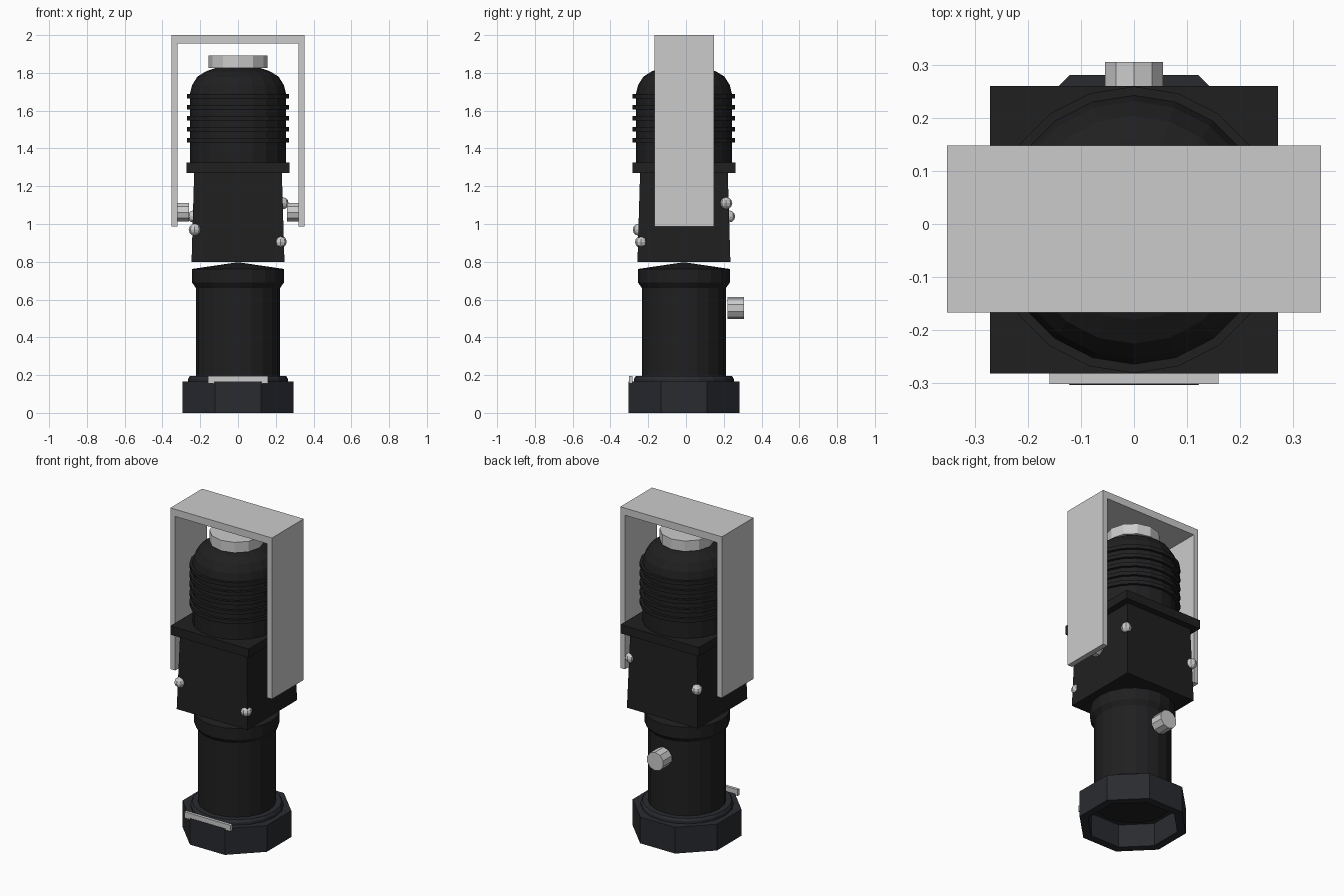
import bpy, bmesh, math
from mathutils import Matrix, Vector

if "Cube" in bpy.data.objects:
    bpy.data.objects.remove(bpy.data.objects["Cube"])

CY = -0.011  # y of the lamp's main axis


def material(name, c):
    m = bpy.data.materials.new(name)
    m.diffuse_color = (*c, 1)
    m.use_nodes = True
    m.node_tree.nodes["Principled BSDF"].inputs["Base Color"].default_value = m.diffuse_color
    return m


black = material("black_plastic", (0.014, 0.014, 0.015))
charcoal = material("charcoal_rubber", (0.022, 0.024, 0.028))


def finish(name, bm, mat=None):
    bmesh.ops.recalc_face_normals(bm, faces=bm.faces)
    me = bpy.data.meshes.new(name)
    bm.to_mesh(me)
    bm.free()
    ob = bpy.data.objects.new(name, me)
    bpy.context.collection.objects.link(ob)
    if mat:
        me.materials.append(mat)
    return ob


def lathe(name, profile, sides, mat=None, phase=0.0, loop=False):
    """Revolve (radius, z) points about the lamp axis; loop closes the profile."""
    bm = bmesh.new()
    rings = []
    for r, z in profile:
        rings.append([bm.verts.new((r * math.cos(phase + math.tau * i / sides),
                                    CY + r * math.sin(phase + math.tau * i / sides), z))
                      for i in range(sides)])
    pairs = list(zip(rings, rings[1:])) + ([(rings[-1], rings[0])] if loop else [])
    for a, b in pairs:
        for i in range(sides):
            j = (i + 1) % sides
            bm.faces.new((a[i], a[j], b[j], b[i]))
    if not loop:
        bm.faces.new(rings[0])
        bm.faces.new(rings[-1])
    return finish(name, bm, mat)


def rod(name, centre, radius, length, axis, sides, mat=None):
    bm = bmesh.new()
    rot = Vector((0, 0, 1)).rotation_difference(Vector(axis)).to_matrix().to_4x4()
    bmesh.ops.create_cone(bm, cap_ends=True, segments=sides, radius1=radius, radius2=radius,
                          depth=length, matrix=Matrix.Translation(centre) @ rot)
    return finish(name, bm, mat)


def box(name, lo, hi, mat=None):
    bm = bmesh.new()
    size = Vector(hi) - Vector(lo)
    mid = (Vector(hi) + Vector(lo)) / 2
    bmesh.ops.create_cube(bm, size=1, matrix=Matrix.Translation(mid) @ Matrix.Diagonal((*size, 1)))
    return finish(name, bm, mat)


# Octagonal hollow base, with a round lip above it
k = 1 / math.cos(math.pi / 8)
lathe("base_collar", [(0.293 * k, 0), (0.293 * k, 0.165), (0.245 * k, 0.165), (0.245 * k, 0)],
      8, charcoal, math.pi / 8, loop=True)
lathe("base_lip", [(0.264, 0.145), (0.264, 0.18), (0.255, 0.195), (0.215, 0.195), (0.215, 0.145)],
      20, charcoal, loop=True)
box("base_latch", (-0.16, -0.302, 0.156), (0.16, -0.283, 0.195))

# Lower barrel with a flared shoulder and shallow cone top
lathe("lower_barrel", [(0.222, 0.14), (0.222, 0.66), (0.243, 0.69), (0.243, 0.762), (0.004, 0.797)],
      20, black)
rod("barrel_button", (0, 0.263, 0.555), 0.058, 0.086, (0, 1, 0), 10)

# Square tapered housing and its flange
q = math.sqrt(2)
lathe("square_housing", [(0.246 * q, 0.80), (0.232 * q, 1.275)], 4, black, math.pi / 4)
lathe("housing_flange", [(0.272 * q, 1.27), (0.272 * q, 1.325)], 4, black, math.pi / 4)

# Ball screws on the four housing corners
for i, (x, y, z) in enumerate([(-0.229, -0.25, 0.97), (0.226, -0.238, 0.905),
                               (0.236, 0.213, 1.11), (-0.236, 0.228, 1.04)]):
    bm = bmesh.new()
    bmesh.ops.create_uvsphere(bm, u_segments=8, v_segments=6, radius=0.032,
                              matrix=Matrix.Translation((x, y, z)))
    finish(f"corner_screw_{i + 1}", bm)

# Domed head with cooling ribs and a top cap
lathe("domed_head", [(0.254, 1.30), (0.254, 1.69), (0.243, 1.735), (0.215, 1.78),
                     (0.17, 1.808), (0.115, 1.827)], 20, black)
for i in range(5):
    z = 1.443 + 0.0585 * i
    lathe(f"cooling_rib_{i + 1}", [(0.245, z - 0.012), (0.271, z - 0.012),
                                   (0.271, z + 0.012), (0.245, z + 0.012)], 20, black, loop=True)
rod("top_cap", (0, CY, 1.858), 0.157, 0.066, (0, 0, 1), 12)

# U-shaped mounting bracket: profile in xz, extruded along y
bm = bmesh.new()
outline = [(-0.353, 0.988), (-0.353, 2), (0.353, 2), (0.353, 0.988),
           (0.32, 0.988), (0.32, 1.955), (-0.32, 1.955), (-0.32, 0.988)]
face = bm.faces.new([bm.verts.new((x, -0.167, z)) for x, z in outline])
ext = bmesh.ops.extrude_face_region(bm, geom=[face], use_keep_orig=True)
bmesh.ops.translate(bm, vec=(0, 0.315, 0),
                    verts=[v for v in ext["geom"] if isinstance(v, bmesh.types.BMVert)])
finish("mounting_bracket", bm)

# Pivot pins joining bracket and housing
for side, s in (("left", -1), ("right", 1)):
    rod(f"{side}_pivot_pin", (s * 0.291, CY, 1.062), 0.052, 0.064, (1, 0, 0), 10)
